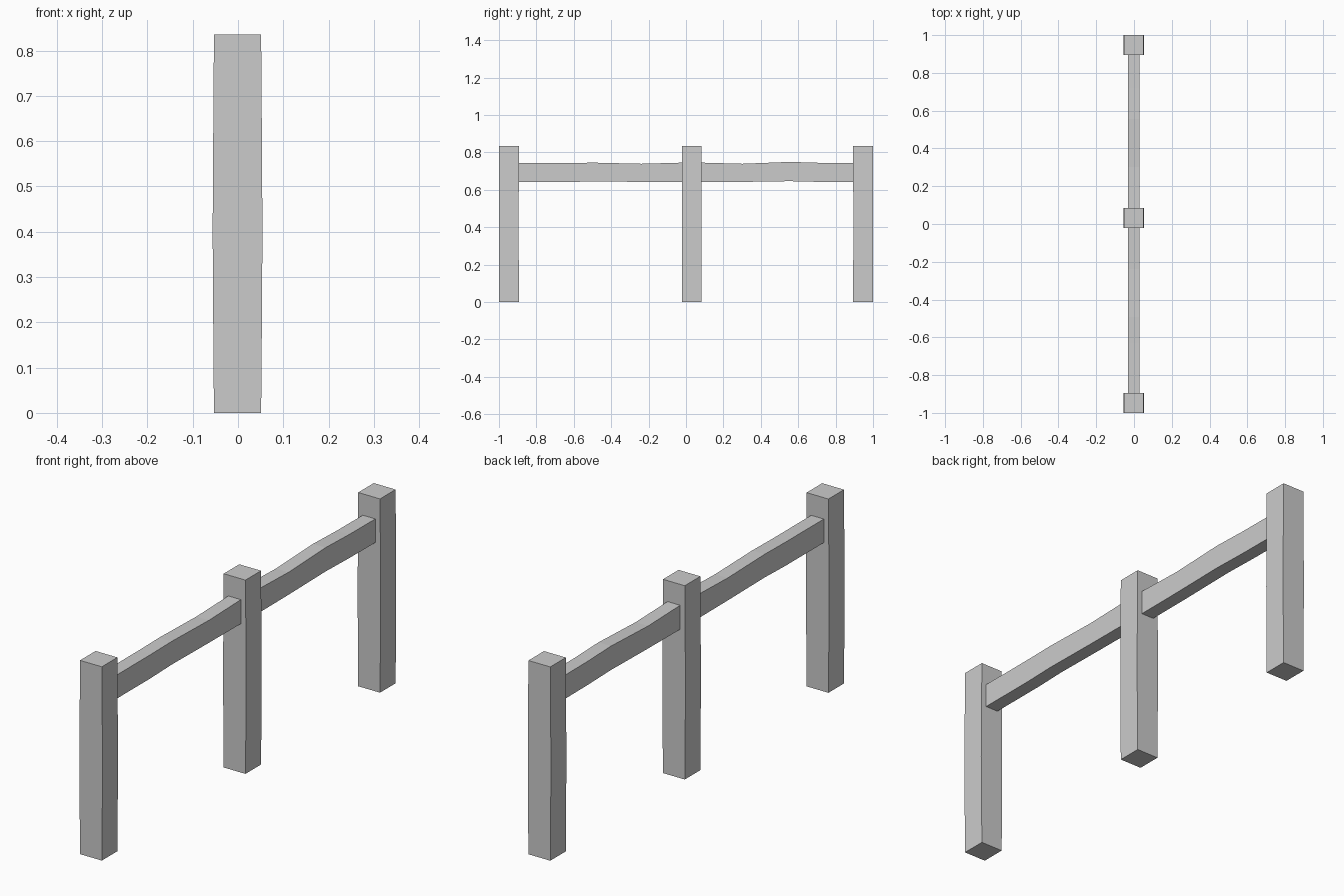
import bpy, bmesh

if "Cube" in bpy.data.objects:
    bpy.data.objects.remove(bpy.data.objects["Cube"])


def loft(name, rings):
    """Skin a chain of four-cornered rings and cap both ends."""
    bm = bmesh.new()
    loops = [[bm.verts.new(p) for p in ring] for ring in rings]
    for a, b in zip(loops, loops[1:]):
        for i in range(4):
            j = (i + 1) % 4
            bm.faces.new((a[i], a[j], b[j], b[i]))
    bm.faces.new(loops[0])
    bm.faces.new(loops[-1])
    bmesh.ops.recalc_face_normals(bm, faces=bm.faces)
    mesh = bpy.data.meshes.new(name)
    bm.to_mesh(mesh)
    bm.free()
    obj = bpy.data.objects.new(name, mesh)
    bpy.context.collection.objects.link(obj)
    return obj


# Posts: square timbers, very slightly swollen in the middle
def post(name, y, profile):
    rings = []
    for z, hx, hy in profile:
        rings.append([(-0.001 + sx * hx, y + sy * hy, z)
                      for sx, sy in ((-1, -1), (1, -1), (1, 1), (-1, 1))])
    return loft(name, rings)


post_profile = [(0, 0.052, 0.053), (0.1, 0.053, 0.053), (0.4, 0.055, 0.0525),
                (0.72, 0.053, 0.053), (0.835, 0.052, 0.053)]
for name, y in (("front_post", -0.947), ("middle_post", 0.031), ("back_post", 0.947)):
    post(name, y, post_profile)


# Rails: hand-hewn beams with gently uneven top and bottom edges
def rail(name, y0, y1, profile):
    rings = []
    for t, low, high in profile:
        y = y0 + (y1 - y0) * t
        rings.append([(-0.031, y, low), (0.029, y, low),
                      (0.029, y, high), (-0.031, y, high)])
    return loft(name, rings)


rail("front_rail", -0.896, -0.02,
     [(0, 0.641, 0.743), (0.3, 0.641, 0.743), (0.46, 0.645, 0.745),
      (0.75, 0.642, 0.739), (1, 0.641, 0.745)])
rail("back_rail", 0.082, 0.897,
     [(0, 0.641, 0.745), (0.27, 0.642, 0.739), (0.58, 0.646, 0.749),
      (0.78, 0.642, 0.744), (1, 0.641, 0.743)])
